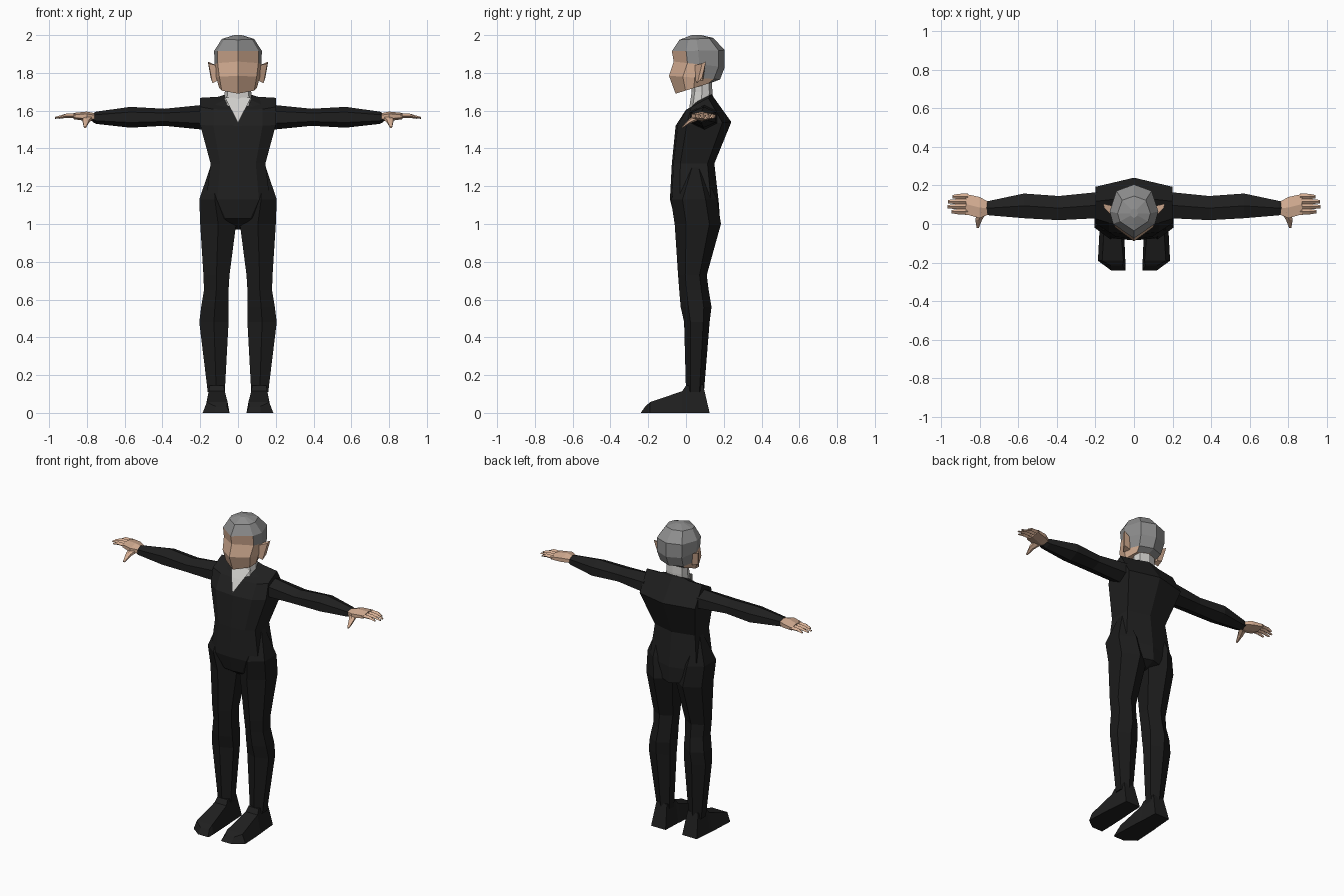
import bpy, bmesh, math
from mathutils import Vector


def material(name, rgb):
    m = bpy.data.materials.new(name)
    m.diffuse_color = (*rgb, 1)
    return m


SUIT = material("black_suit", (0.014, 0.014, 0.014))
TROUSERS = material("black_trousers", (0.011, 0.011, 0.011))
SHIRT = material("white_shirt", (0.62, 0.61, 0.59))
SKIN = material("skin", (0.66, 0.42, 0.29))
HAIR = material("grey_hair", (0.27, 0.27, 0.27))


def finish(name, bm, mats, rule=None, mirror=False):
    bmesh.ops.recalc_face_normals(bm, faces=bm.faces)
    if rule:
        for f in bm.faces:
            f.material_index = rule(f.calc_center_median())
    me = bpy.data.meshes.new(name)
    bm.to_mesh(me)
    bm.free()
    for m in mats:
        me.materials.append(m)
    ob = bpy.data.objects.new(name, me)
    bpy.context.collection.objects.link(ob)
    if mirror:
        ob.modifiers.new("mirror", 'MIRROR').use_mirror_merge = False
    return ob


def loft(name, rings, mats, rule=None, mirror=False):
    """Skin a list of equal point rings and cap both ends."""
    bm = bmesh.new()
    vs = [[bm.verts.new(p) for p in r] for r in rings]
    n = len(vs[0])
    for a, b in zip(vs, vs[1:]):
        for i in range(n):
            j = (i + 1) % n
            bm.faces.new((a[i], a[j], b[j], b[i]))
    bm.faces.new(vs[0])
    bm.faces.new(vs[-1])
    return finish(name, bm, mats, rule, mirror)


def body_ring(half, zf, zb, yf, yb, w):
    """Symmetric ring from a half outline running front (v=0) to back (v=1)."""
    pts = [(u * w, yf + v * (yb - yf), zf + v * (zb - zf)) for u, v in half]
    return pts + [(-x, y, z) for x, y, z in reversed(pts) if x > 1e-6]


def oval(a0, a1, b0, b1, n=6):
    """Polygon filling the given bounds, with points at the b extremes."""
    k = math.cos(math.pi / n)
    out = []
    for i in range(n):
        t = math.pi / 2 + 2 * math.pi * i / n
        out.append(((a0 + a1) / 2 + math.cos(t) / k * (a1 - a0) / 2,
                    (b0 + b1) / 2 + math.sin(t) * (b1 - b0) / 2))
    return out


# Jacket torso
TORSO = [(0, 0), (0.65, 0.04), (1, 0.2), (1, 0.84), (0, 1)]
torso_rows = [(0.97, 0.98, 0.03, 0.12, 0.04), (1.03, 1.0, -0.06, 0.18, 0.10),
              (1.13, 1.1, -0.085, 0.175, 0.17), (1.32, 1.32, -0.075, 0.15, 0.145),
              (1.52, 1.54, -0.055, 0.24, 0.2), (1.605, 1.68, 0.0, 0.14, 0.2)]
loft("jacket", [body_ring(TORSO, *r) for r in torso_rows], [SUIT])

# Jacket collar rising to the neck
loft("collar_base", [body_ring(TORSO, 1.6, 1.66, 0.01, 0.145, 0.17),
                     body_ring(TORSO, 1.645, 1.69, 0.05, 0.14, 0.075)], [SUIT])

# Shirt opening laid on the chest
bm = bmesh.new()
d = Vector((0, -0.008, 0.006))
pts = [bm.verts.new(Vector(p) + d) for p in
       ((0, -0.05, 1.53), (0.04, -0.002, 1.607), (0.07, 0.04, 1.665),
        (-0.07, 0.04, 1.665), (-0.04, -0.002, 1.607))]
bm.faces.new((pts[0], pts[1], pts[4]))
bm.faces.new((pts[1], pts[2], pts[3], pts[4]))
finish("shirt_front", bm, [SHIRT])

# Neck wrapped by the shirt collar
NECK = [(0, 0), (0.8, 0.15), (1, 0.5), (0.8, 0.85), (0, 1)]
loft("neck", [body_ring(NECK, 1.6, 1.64, 0.015, 0.14, 0.075),
              body_ring(NECK, 1.7, 1.7, 0.03, 0.14, 0.07),
              body_ring(NECK, 1.77, 1.77, 0.03, 0.135, 0.068)], [SHIRT])

# Head: hair over the crown, sides and back, bare face
HEAD = [(0, 0), (0.86, 0.27), (1, 0.5), (0.72, 0.88), (0, 1)]
head_rows = [(1.69, 1.75, -0.055, 0.14, 0.1), (1.785, 1.765, -0.09, 0.18, 0.115),
             (1.86, 1.83, -0.065, 0.205, 0.125), (1.915, 1.92, -0.075, 0.205, 0.126),
             (1.975, 1.985, -0.035, 0.145, 0.085), (2.0, 2.0, 0.03, 0.08, 0.02)]


def hair_rule(c):
    if c.z > 1.91 or c.y > 0.09:
        return 1
    return 1 if c.y > 0.0 and c.z > 1.85 else 0


loft("head", [body_ring(HEAD, *r) for r in head_rows], [SKIN, HAIR], hair_rule)

# Ears
loft("ears", [[(0.105, 0.05, 1.76), (0.105, 0.09, 1.76), (0.115, 0.095, 1.84), (0.115, 0.045, 1.84)],
              [(0.135, 0.06, 1.745), (0.145, 0.085, 1.775), (0.16, 0.105, 1.86), (0.155, 0.085, 1.85)]],
     [SKIN], mirror=True)

# Sleeves: x, y range, z range
arm_rows = [(0.19, 0.03, 0.165, 1.50, 1.63), (0.39, 0.02, 0.145, 1.52, 1.61),
            (0.57, 0.03, 0.158, 1.51, 1.62), (0.75, 0.045, 0.12, 1.53, 1.595),
            (0.77, 0.05, 0.115, 1.54, 1.585)]
loft("sleeves", [[(x, y, z) for y, z in oval(*r)] for x, *r in arm_rows], [SUIT], mirror=True)

# Palms
palm_rows = [(0.75, 0.052, 0.112, 1.545, 1.585), (0.80, 0.03, 0.14, 1.545, 1.595),
             (0.87, 0.05, 0.155, 1.555, 1.588)]
loft("palms", [[(x, y, z) for y, z in oval(*r)] for x, *r in palm_rows], [SKIN], mirror=True)

# Fingers
for i, tip in enumerate((0.945, 0.968, 0.965, 0.94)):
    y = 0.064 + 0.026 * i
    rows = [(0.86, 0.012, 1.573, 0.012), (0.91, 0.010, 1.573, 0.011), (tip, 0.006, 1.562, 0.005)]
    loft("finger", [[(x, b, c) for b, c in oval(y - h, y + h, z - t, z + t, 4)]
                    for x, h, z, t in rows], [SKIN], mirror=True)

# Thumbs
thumb_rows = [(0.79, 0.06, 1.568, 0.026), (0.805, 0.02, 1.545, 0.017), (0.81, -0.02, 1.512, 0.006)]
loft("thumbs", [[(x, y, z) for x, z in oval(cx - h, cx + h, cz - h * 0.8, cz + h * 0.8)]
                for cx, y, cz, h in thumb_rows], [SKIN], mirror=True)

# Trouser legs: z, x range, y range
leg_rows = [(0.11, 0.07, 0.16, 0.0, 0.095), (0.48, 0.05, 0.205, -0.01, 0.125),
            (0.56, 0.05, 0.195, -0.028, 0.135), (0.65, 0.05, 0.18, -0.036, 0.12),
            (0.73, 0.045, 0.183, -0.042, 0.11), (1.0, 0.01, 0.2, -0.06, 0.185),
            (1.13, 0.04, 0.205, -0.08, 0.165), (1.31, 0.11, 0.144, 0.02, 0.08)]
loft("trouser_legs", [[(x, y, z) for x, y in oval(*r)] for z, *r in leg_rows], [TROUSERS], mirror=True)

# Shoes: sole y, top y, sole x range, top x range, height
shoe_rows = [(0.125, 0.09, 0.06, 0.165, 0.075, 0.15, 0.15),
             (0.0, 0.0, 0.055, 0.175, 0.075, 0.15, 0.145),
             (-0.02, -0.02, 0.052, 0.178, 0.07, 0.155, 0.115),
             (-0.19, -0.19, 0.045, 0.187, 0.055, 0.165, 0.057),
             (-0.24, -0.215, 0.045, 0.12, 0.06, 0.12, 0.035)]
loft("shoes", [[(a, y0, 0), (b, y0, 0), (d1, y1, h), (c, y1, h)]
               for y0, y1, a, b, c, d1, h in shoe_rows], [SUIT], mirror=True)
